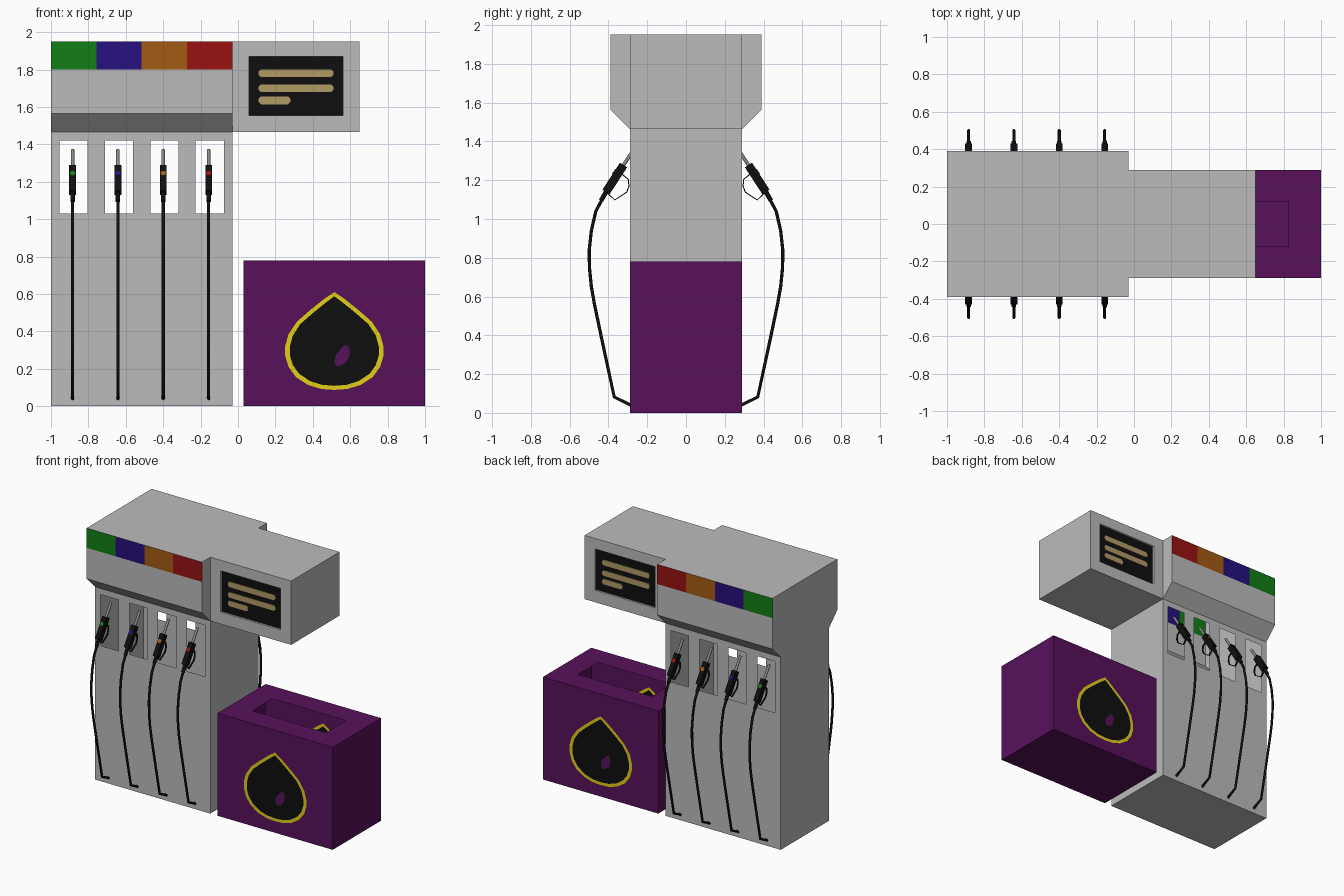
import bpy, bmesh, math
from mathutils import Vector

if "Cube" in bpy.data.objects:
    bpy.data.objects.remove(bpy.data.objects["Cube"])

COLOURS = {
    "grey_panel": (0.50, 0.50, 0.50), "green": (0.006, 0.21, 0.008),
    "blue": (0.02, 0.005, 0.21), "orange": (0.37, 0.105, 0.006),
    "red": (0.32, 0.006, 0.006), "purple": (0.095, 0.0055, 0.105),
    "yellow": (0.76, 0.62, 0.008), "black": (0.0045, 0.0045, 0.0045),
    "tan": (0.44, 0.32, 0.13), "steel": (0.25, 0.25, 0.25),
}
NAMES = list(COLOURS)
MATS = []
for n, c in COLOURS.items():
    m = bpy.data.materials.new(n)
    m.diffuse_color = (*c, 1)
    m.use_nodes = True
    m.node_tree.nodes["Principled BSDF"].inputs["Base Color"].default_value = m.diffuse_color
    MATS.append(m)
GREY, GREEN, BLUE, ORANGE, RED, PURPLE, YELLOW, BLACK, TAN, STEEL = range(10)
GRADES = (GREEN, BLUE, ORANGE, RED)


def finish(bm, name):
    """Weld, fix normals, keep only the materials in use."""
    bmesh.ops.remove_doubles(bm, verts=bm.verts[:], dist=1e-5)
    bmesh.ops.recalc_face_normals(bm, faces=bm.faces[:])
    used = sorted({f.material_index for f in bm.faces})
    for f in bm.faces:
        f.material_index = used.index(f.material_index)
    me = bpy.data.meshes.new(name)
    bm.to_mesh(me)
    bm.free()
    for i in used:
        me.materials.append(MATS[i])
    ob = bpy.data.objects.new(name, me)
    bpy.context.collection.objects.link(ob)
    return ob


def face(bm, pts, mat):
    f = bm.faces.new([bm.verts.new(p) for p in pts])
    f.material_index = mat


def ring(bm, a, b, mat):
    """Quads between two loops with equal point counts."""
    for i in range(len(a)):
        j = (i + 1) % len(a)
        face(bm, (a[i], a[j], b[j], b[i]), mat)


def fill(bm, loops, mat):
    """Flat fill of an outer loop with an inner loop left out."""
    edges = []
    for loop in loops:
        vs = [bm.verts.new(p) for p in loop]
        edges += [bm.edges.new((vs[i - 1], vs[i])) for i in range(len(vs))]
    res = bmesh.ops.triangle_fill(bm, edges=edges, use_beauty=True)
    for g in res["geom"]:
        if isinstance(g, bmesh.types.BMFace):
            g.material_index = mat


def rect(x0, x1, z0, z1):
    return [(x0, z0), (x1, z0), (x1, z1), (x0, z1)]


def on_side(loop, s, cx, depth=0.0):
    """Put a 2D loop on the front (s=1) or, turned round, on the back (s=-1)."""
    return [(cx + s * u, -s * (0.29 - depth), z) for u, z in loop]


# Pump cabinet: hollow shell with open nozzle bays and coloured fascia
STRIPS = [-1, -0.757, -0.515, -0.272, -0.03]
CENTRES = [(a + b) / 2 for a, b in zip(STRIPS, STRIPS[1:])]
xs = sorted(STRIPS + [c + k for c in CENTRES for k in (-0.075, 0.075)])
half = [(0.29, 0), (0.29, 1.03), (0.29, 1.42), (0.29, 1.465),
        (0.39, 1.565), (0.39, 1.80), (0.39, 1.95)]
prof = [(-y, z) for y, z in half] + half[::-1]
bm = bmesh.new()
for j in range(len(prof)):
    (ya, za), (yb, zb) = prof[j], prof[(j + 1) % len(prof)]
    lo, hi = min(za, zb), max(za, zb)
    for x0, x1 in zip(xs, xs[1:]):
        k = min(range(4), key=lambda i: abs(CENTRES[i] - (x0 + x1) / 2))
        in_bay = abs((x0 + x1) / 2 - CENTRES[k]) < 0.01
        if in_bay and (lo, hi) == (1.03, 1.42):
            continue
        mat = GRADES[k] if (lo, hi) == (1.80, 1.95) else GREY
        face(bm, ((x0, ya, za), (x1, ya, za), (x1, yb, zb), (x0, yb, zb)), mat)
for x in (-1, -0.03):
    face(bm, [(x, y, z) for y, z in prof], GREY)
finish(bm, "pump_cabinet")

# Display box with a recessed screen on both sides
CX, HW = 0.31, 0.34
Z0, Z1 = 1.465, 1.95
outer = rect(-HW, HW, Z0, Z1)
inner = rect(-0.2525, 0.2525, 1.555, 1.87)
bm = bmesh.new()
for s in (1, -1):
    rim, floor = on_side(inner, s, CX), on_side(inner, s, CX, 0.015)
    ring(bm, on_side(outer, s, CX), rim, GREY)
    ring(bm, rim, floor, GREY)
    face(bm, floor, BLACK)
XL, XR = CX - HW, CX + HW
for z in (Z0, Z1):
    face(bm, ((XL, -.29, z), (XR, -.29, z), (XR, .29, z), (XL, .29, z)), GREY)
for x in (XL, XR):
    face(bm, ((x, -.29, Z0), (x, .29, Z0), (x, .29, Z1), (x, -.29, Z1)), GREY)
finish(bm, "display_box")

# Readout bars on the screens
bm = bmesh.new()
for s in (1, -1):
    for x1, zc in ((0.2, 1.78), (0.2, 1.70), (-0.03, 1.635)):
        x0, h, b = -0.2, 0.021, 0.012
        loop = [(x0 + b, zc - h), (x1 - b, zc - h), (x1, zc - h + b), (x1, zc + h - b),
                (x1 - b, zc + h), (x0 + b, zc + h), (x0, zc + h - b), (x0, zc - h + b)]
        top, base = on_side(loop, s, CX, 0.010), on_side(loop, s, CX, 0.015)
        ring(bm, top, base, TAN)
        face(bm, top, TAN)
finish(bm, "readout_bars")

# Fuel can: hollow shell, drop mark cut into front and back, handle slot on top
CAN_X, CW, CH = 0.515, 0.485, 0.78
drop_r = [(0.05, 0.577), (0.13, 0.513), (0.20, 0.452), (0.245, 0.385), (0.263, 0.32),
          (0.263, 0.27), (0.245, 0.21), (0.205, 0.155), (0.14, 0.113), (0.07, 0.092)]
drop_i = [(0.045, 0.554), (0.118, 0.495), (0.183, 0.438), (0.222, 0.377), (0.238, 0.318),
          (0.238, 0.272), (0.222, 0.22), (0.188, 0.173), (0.13, 0.134), (0.065, 0.114)]


def drop(side, tip, bottom):
    return [(0, tip)] + side + [(0, bottom)] + [(-u, z) for u, z in side[::-1]]


d_out, d_in = drop(drop_r, 0.61, 0.087), drop(drop_i, 0.588, 0.109)
blob = [(0.0, 0.235), (0.012, 0.215), (0.04, 0.218), (0.065, 0.238), (0.08, 0.27),
        (0.082, 0.30), (0.07, 0.325), (0.055, 0.325), (0.03, 0.30), (0.008, 0.275)]
bm = bmesh.new()
for s in (1, -1):
    o, y, k, p = (on_side(l, s, CAN_X) for l in (rect(-CW, CW, 0, CH), d_out, d_in, blob))
    fill(bm, (o, y), PURPLE)
    ring(bm, y, k, YELLOW)
    fill(bm, (k, p), BLACK)
    face(bm, p, PURPLE)
XL, XR = CAN_X - CW, CAN_X + CW
for x in (XL, XR):
    face(bm, ((x, -.29, 0), (x, .29, 0), (x, .29, CH), (x, -.29, CH)), PURPLE)
face(bm, ((XL, -.29, 0), (XR, -.29, 0), (XR, .29, 0), (XL, .29, 0)), PURPLE)
ring(bm, [(CAN_X + u, v, CH) for u, v in rect(-CW, CW, -.29, .29)],
     [(CAN_X + u, v, CH) for u, v in rect(-.31, .31, -.12, .12)], PURPLE)
finish(bm, "fuel_can")


def tube(bm, x, s, path, rx, rn, sides, mat, smooth=True):
    """Capped sweep along a (y, z) path lying in the plane of constant x."""
    pts = [Vector(p) for p in path]
    rings = []
    for i, p in enumerate(pts):
        t = Vector((0, 0))
        if i:
            t += (p - pts[i - 1]).normalized()
        if i < len(pts) - 1:
            t += (pts[i + 1] - p).normalized()
        t.normalize()
        n = Vector((-t.y, t.x))
        loop = []
        for k in range(sides):
            a = math.tau * (k + 0.5) / sides
            q = p + n * rn * math.sin(a)
            loop.append(bm.verts.new((x + rx * math.cos(a), s * q.x, q.y)))
        rings.append(loop)
    faces = [bm.faces.new((a[k], a[(k + 1) % sides], b[(k + 1) % sides], b[k]))
             for a, b in zip(rings, rings[1:]) for k in range(sides)]
    for f in faces:
        f.smooth = smooth
    for f in faces + [bm.faces.new(rings[0]), bm.faces.new(rings[-1])]:
        f.material_index = mat


# Nozzles and hoses, four on each side
A, B = Vector((0.322, 1.278)), Vector((0.412, 1.14))
D = (B - A).normalized()
N = Vector((-D.y, D.x))
DOT = A + D * 0.055
hose = [(0.412, 1.14), (0.465, 1.04), (0.488, 0.94), (0.499, 0.84), (0.498, 0.75),
        (0.488, 0.65), (0.472, 0.56), (0.43, 0.36), (0.37, 0.082), (0.285, 0.04)]
guard = [(0.335, 1.235), (0.298, 1.205), (0.294, 1.17), (0.306, 1.138),
         (0.367, 1.098), (0.412, 1.14)]
R2 = math.sqrt(2)
for s, side in ((-1, "front"), (1, "back")):
    for x, grade in zip(CENTRES, GRADES):
        x -= 0.006
        tag = side + "_" + NAMES[grade]
        bm = bmesh.new()
        tube(bm, x, s, [A, B], 0.018 * R2, 0.022 * R2, 4, BLACK, False)       # grip
        tube(bm, x, s, [B, B + Vector((0.026, -0.045))], 0.013, 0.013, 8, BLACK)  # sleeve
        tube(bm, x, s, guard, 0.008, 0.004, 4, BLACK, False)                  # trigger guard
        tube(bm, x, s, [A - D * 0.11, A], 0.010, 0.010, 8, STEEL)             # spout
        tube(bm, x, s, [DOT + N * 0.018, DOT + N * 0.025], 0.015, 0.015, 12, grade, False)
        finish(bm, "nozzle_" + tag)
        bm = bmesh.new()
        tube(bm, x, s, hose, 0.009, 0.009, 8, BLACK)
        finish(bm, "hose_" + tag)
